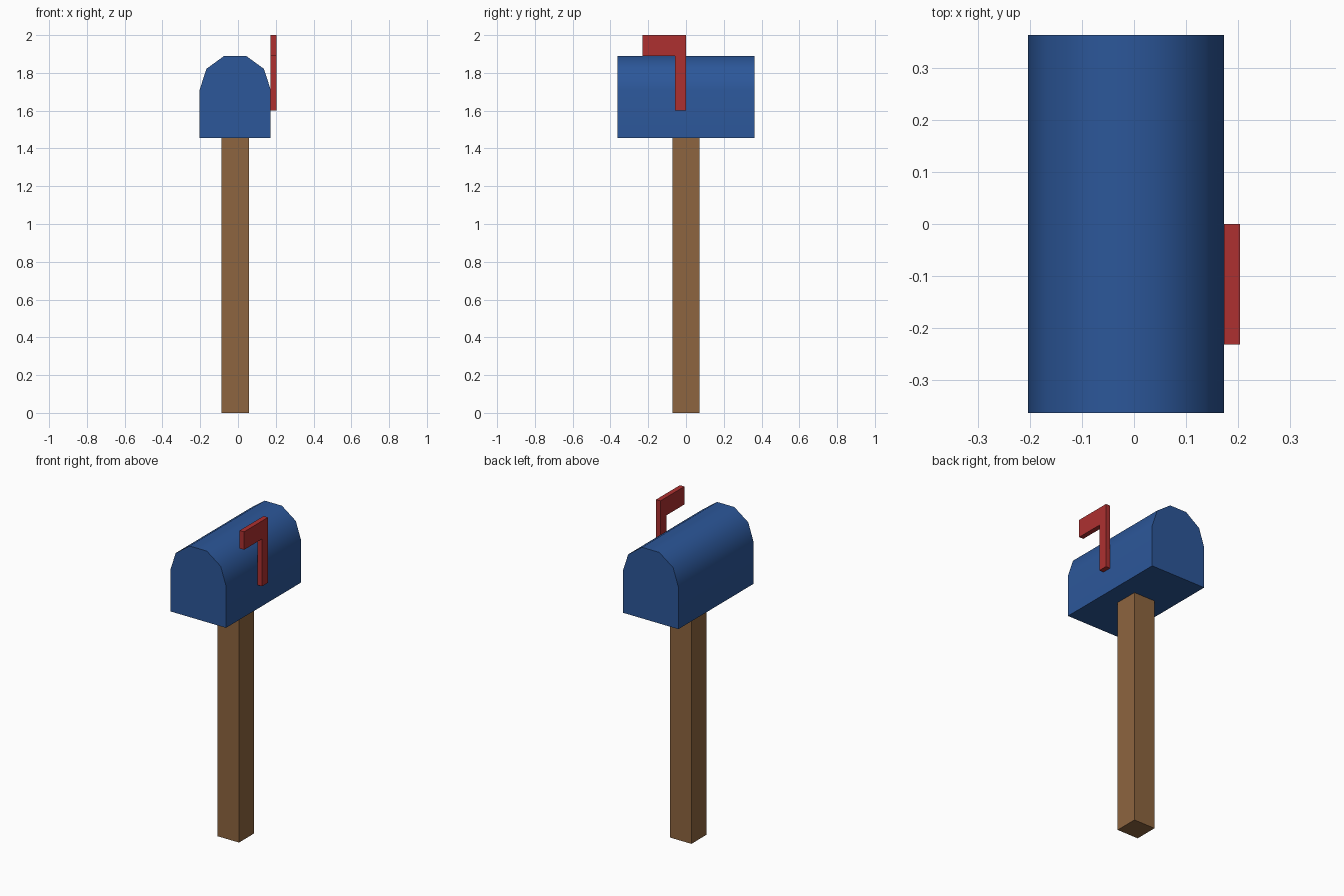
import bpy, bmesh, math

if "Cube" in bpy.data.objects:
    bpy.data.objects.remove(bpy.data.objects["Cube"])

CX = -0.015          # centre line of box and post
BOX_Z, SPRING_Z, R = 1.455, 1.711, 0.188
HALF_LEN = 0.363


def material(name, rgb):
    m = bpy.data.materials.new(name)
    m.diffuse_color = (*rgb, 1)
    m.use_nodes = True
    m.node_tree.nodes["Principled BSDF"].inputs["Base Color"].default_value = m.diffuse_color
    return m


def prism(name, profile, offset, mat):
    """Extrude a closed 3D profile by an offset vector."""
    bm = bmesh.new()
    face = bm.faces.new([bm.verts.new(p) for p in profile])
    ext = bmesh.ops.extrude_face_region(bm, geom=[face], use_keep_orig=True)
    verts = [g for g in ext["geom"] if isinstance(g, bmesh.types.BMVert)]
    bmesh.ops.translate(bm, verts=verts, vec=offset)
    bmesh.ops.recalc_face_normals(bm, faces=bm.faces)
    mesh = bpy.data.meshes.new(name)
    bm.to_mesh(mesh)
    bm.free()
    mesh.materials.append(mat)
    obj = bpy.data.objects.new(name, mesh)
    bpy.context.collection.objects.link(obj)
    return obj


blue = material("blue_paint", (0.025, 0.095, 0.32))
wood = material("wood", (0.27, 0.13, 0.05))
red = material("red_paint", (0.42, 0.03, 0.03))

# Wooden post
h = 0.0725
prism("post", [(CX + sx * h, sy * h, 0) for sx, sy in ((-1, -1), (1, -1), (1, 1), (-1, 1))],
      (0, 0, BOX_Z), wood)

# Box: straight sides with a five-segment arched roof
outline = [(CX - R, BOX_Z), (CX + R, BOX_Z)]
outline += [(CX + R * math.cos(i * math.pi / 5), SPRING_Z + R * math.sin(i * math.pi / 5))
            for i in range(6)]
box = prism("mail_box", [(x, -HALF_LEN, z) for x, z in outline], (0, 2 * HALF_LEN, 0), blue)
bpy.context.view_layer.objects.active = box
box.select_set(True)
bpy.ops.object.shade_smooth_by_angle(angle=math.radians(45))
wn = box.modifiers.new("weighted_normals", "WEIGHTED_NORMAL")
wn.keep_sharp = True

# Raised flag on the right side
flag = [(0, 1.6), (0, 2.0), (-0.231, 2.0), (-0.231, 1.89), (-0.057, 1.89), (-0.057, 1.6)]
prism("flag", [(CX + R, y, z) for y, z in flag], (0.03, 0, 0), red)
